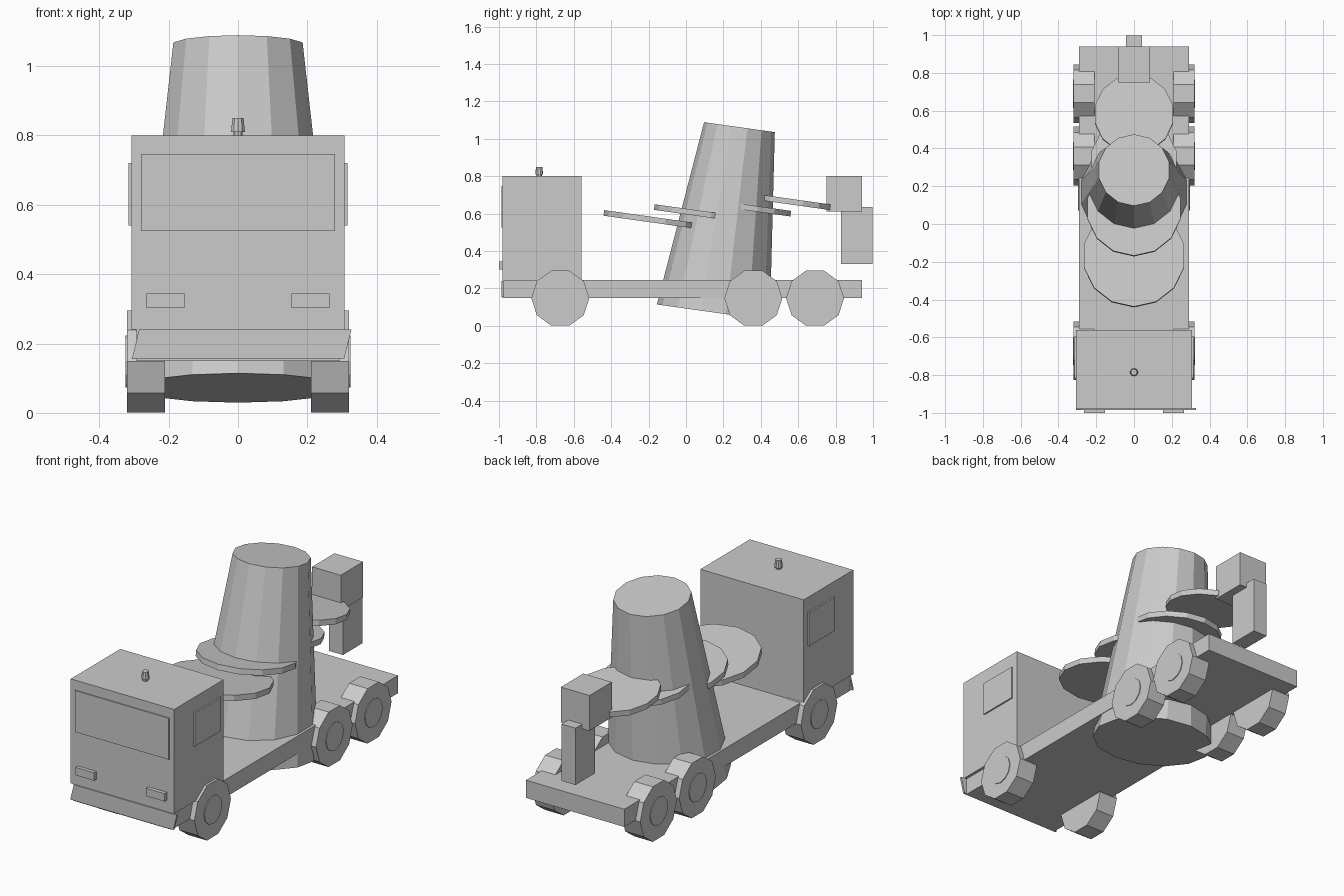
import bpy
from math import radians, sin, cos

if "Cube" in bpy.data.objects:
    bpy.data.objects.remove(bpy.data.objects["Cube"])

TILT = radians(8)


def box(name, x, y, z):
    """Box from (min, max) ranges."""
    mid = [(r[0] + r[1]) / 2 for r in (x, y, z)]
    bpy.ops.mesh.primitive_cube_add(size=1, location=mid)
    ob = bpy.context.object
    ob.name = name
    for v in ob.data.vertices:
        for i, r in enumerate((x, y, z)):
            v.co[i] *= r[1] - r[0]
    return ob


def cone(name, sides, r1, r2, depth, loc, rot=(0, 0, 0)):
    bpy.ops.mesh.primitive_cone_add(vertices=sides, radius1=r1, radius2=r2,
                                    depth=depth, location=loc, rotation=rot)
    ob = bpy.context.object
    ob.name = name
    return ob


# Chassis and cab
box("chassis", (-.292, .292), (-.98, .94), (.15, .245))
box("cab", (-.307, .307), (-.98, -.56), (.24, .80))
box("windshield", (-.279, .279), (-.986, -.97), (.525, .747))

# Bumper plate, sheared sideways
bumper = box("bumper", (-.306, .306), (-.986, -.975), (.155, .24))
for v in bumper.data.vertices:
    if v.co.z > 0:
        v.co.x += .021

# Headlights and side windows
for s, side in ((-1, "left"), (1, "right")):
    box("headlight_" + side, (s * .209 - .055, s * .209 + .055), (-1.0, -.975), (.302, .344))
    box("side_window_" + side, (s * .309 - .006, s * .309 + .006), (-.815, -.593), (.54, .72))

# Roof beacon
cone("beacon_stem", 10, .014, .014, .03, (0, -.785, .81))
cone("beacon_lamp", 10, .021, .017, .04, (0, -.785, .83))

# Wheels with hub caps
for s, side in ((-1, "left"), (1, "right")):
    for y, pos in ((-.672, "front"), (.36, "middle"), (.69, "rear")):
        turn = (0, radians(90), 0)
        cone(f"wheel_{pos}_{side}", 10, .155, .155, .11, (s * .265, y, .148), turn)
        cone(f"hub_{pos}_{side}", 12, .075, .075, .03, (s * .309, y, .148), turn)

# Mixer drum, tilted back
cone("drum", 14, .305, .191, 1.0, (0, .216, .567), (-TILT, 0, 0))

# Row of shrinking discs passing through the drum
for i, (y, z, r) in enumerate(((-.17, .566, .272), (.08, .60, .252),
                               (.33, .632, .232), (.58, .661, .212))):
    cone(f"drum_disc_{i + 1}", 14, r, r, .03, (0, y, z), (-TILT, 0, 0))

# Rear hopper and discharge chute
box("hopper", (-.085, .085), (.75, .94), (.61, .80))
box("chute", (-.042, .042), (.83, .997), (.33, .635))
